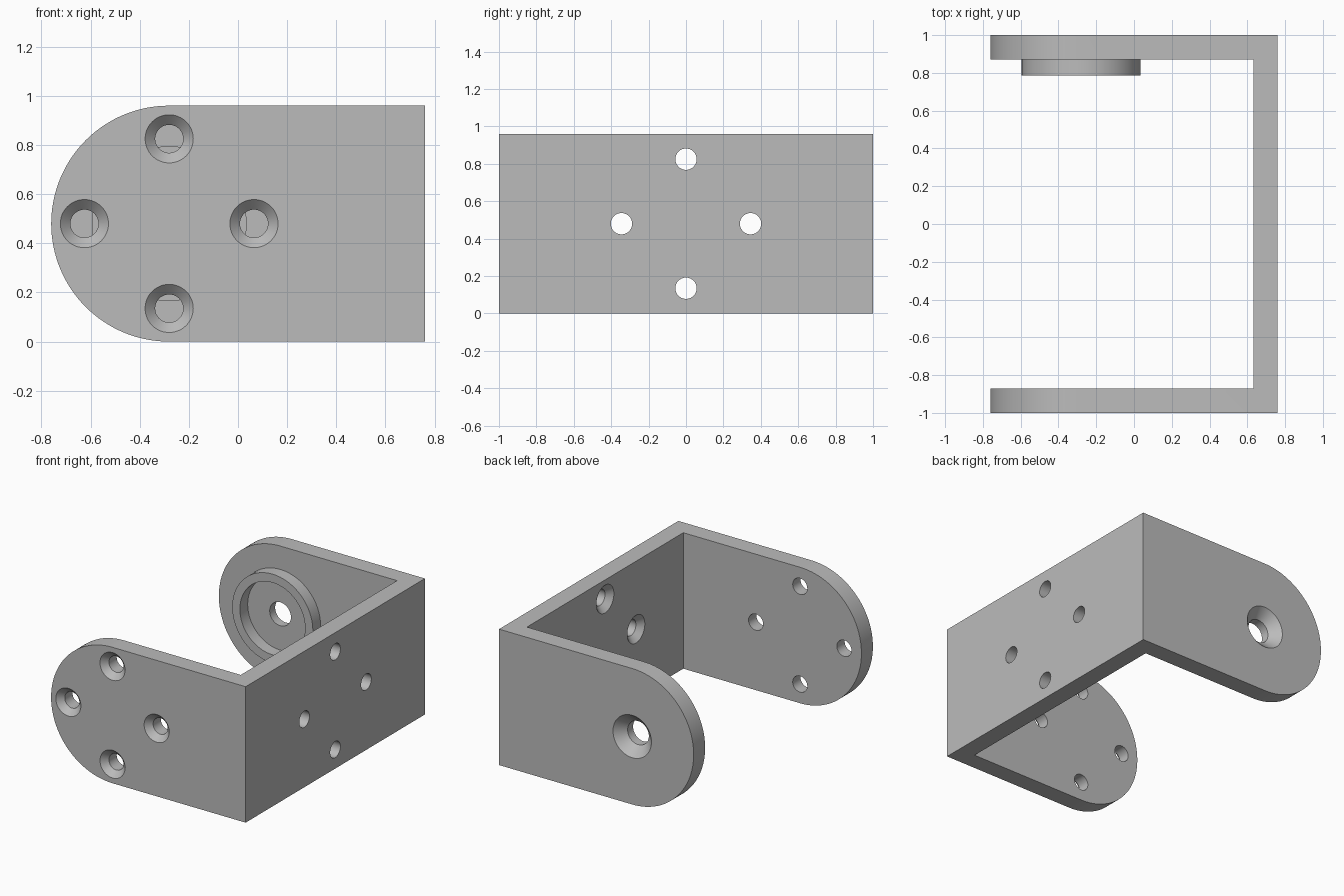
import bpy
import bmesh
import math
from mathutils import Matrix, Vector

if "Cube" in bpy.data.objects:
    bpy.data.objects.remove(bpy.data.objects["Cube"], do_unlink=True)

HALF, HEIGHT, WALL = 0.76, 0.96, 0.128
MID = HEIGHT / 2          # arm centre height and end radius
PIVOT = -HALF + MID       # x of the rounded end's centre
SPREAD = 0.345            # screw circle radius

grey = bpy.data.materials.new("grey metal")
grey.use_nodes = True
grey.diffuse_color = (0.5, 0.5, 0.5, 1)
grey.node_tree.nodes["Principled BSDF"].inputs["Base Color"].default_value = (0.5, 0.5, 0.5, 1)


def make_object(name, bm):
    bmesh.ops.recalc_face_normals(bm, faces=bm.faces)
    mesh = bpy.data.meshes.new(name)
    bm.to_mesh(mesh)
    bm.free()
    mesh.materials.append(grey)
    obj = bpy.data.objects.new(name, mesh)
    bpy.context.collection.objects.link(obj)
    return obj


def prism(name, outline, direction):
    bm = bmesh.new()
    face = bm.faces.new([bm.verts.new(p) for p in outline])
    new = bmesh.ops.extrude_face_region(bm, geom=[face])["geom"]
    bmesh.ops.translate(bm, vec=direction, verts=[v for v in new if isinstance(v, bmesh.types.BMVert)])
    return make_object(name, bm)


def turned(name, profile, origin, axis, steps=64):
    """Solid of revolution; profile holds (radius, depth along axis)."""
    bm = bmesh.new()
    place = Matrix.Translation(origin) @ Vector((0, 0, 1)).rotation_difference(Vector(axis)).to_matrix().to_4x4()
    rings = []
    for r, d in profile:
        angles = [2 * math.pi * i / steps for i in range(steps)]
        rings.append([bm.verts.new(place @ Vector((r * math.cos(a), r * math.sin(a), d))) for a in angles])
    for low, high in zip(rings, rings[1:]):
        for i in range(steps):
            j = (i + 1) % steps
            bm.faces.new((low[i], low[j], high[j], high[i]))
    bm.faces.new(rings[0])
    bm.faces.new(rings[-1])
    return make_object(name, bm)


def combine(target, tool, operation):
    mod = target.modifiers.new(operation.lower(), 'BOOLEAN')
    mod.operation, mod.solver, mod.object = operation, 'EXACT', tool
    bpy.context.view_layer.update()
    result = bpy.data.meshes.new_from_object(target.evaluated_get(bpy.context.evaluated_depsgraph_get()))
    target.modifiers.clear()
    target.data = result
    bpy.data.objects.remove(tool, do_unlink=True)


# U-shaped channel, open towards -x
inner_x, inner_y = HALF - WALL, 1 - WALL
channel = [(-1, -1), (HALF, -1), (HALF, 1), (-1, 1), (-1, inner_y),
           (inner_x, inner_y), (inner_x, -inner_y), (-1, -inner_y)]
bracket = prism("bracket", [(x, y, 0) for x, y in channel], (0, 0, HEIGHT))

# Rounded arm ends
arc = [math.pi / 2 + math.pi * i / 64 for i in range(65)]
side = [(PIVOT + MID * math.cos(a), -1.1, MID + MID * math.sin(a)) for a in arc]
side += [(HALF + 0.1, -1.1, 0), (HALF + 0.1, -1.1, HEIGHT)]
combine(bracket, prism("arm_outline", side, (0, 2.2, 0)), 'INTERSECT')

# Bearing boss inside the back arm
combine(bracket, turned("bearing_boss", [(0.315, 0.05), (0.315, 0.215)], (PIVOT, 1, MID), (0, -1, 0)), 'UNION')

# Countersunk pivot hole opening into the boss pocket
pivot = [(0.16, -0.01), (0.083, 0.067), (0.083, WALL), (0.255, WALL), (0.255, 0.25)]
combine(bracket, turned("pivot_cutter", pivot, (PIVOT, 1, MID), (0, -1, 0)), 'DIFFERENCE')

# Countersunk screw holes: front arm from outside, base wall from inside
screw = [(0.108, -0.01), (0.057, 0.041), (0.057, WALL + 0.02)]
for across, up in ((SPREAD, 0), (-SPREAD, 0), (0, SPREAD), (0, -SPREAD)):
    for origin, axis in (((PIVOT + across, -1, MID + up), (0, 1, 0)),
                         ((inner_x, across, MID + up), (1, 0, 0))):
        combine(bracket, turned("screw_cutter", screw, origin, axis, 48), 'DIFFERENCE')

bpy.ops.object.select_all(action='DESELECT')
bracket.select_set(True)
bpy.context.view_layer.objects.active = bracket
bpy.ops.object.shade_smooth_by_angle(angle=math.radians(30))
